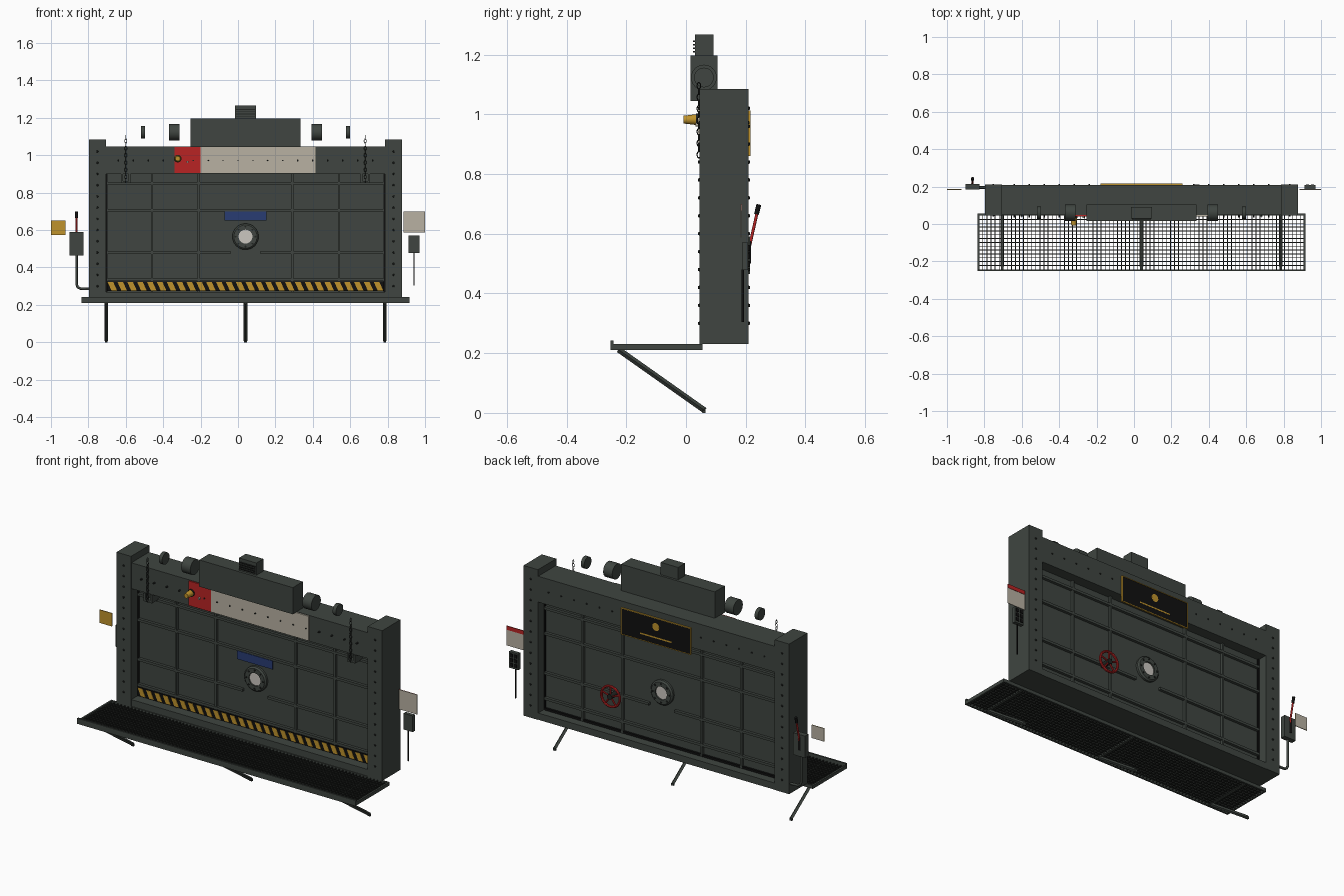
import bpy, bmesh, math
from mathutils import Vector

if "Cube" in bpy.data.objects:
    bpy.data.objects.remove(bpy.data.objects["Cube"])

CX = 0.04  # door centre line


def mat(name, r, g, b):
    m = bpy.data.materials.new(name)
    m.diffuse_color = (r, g, b, 1)
    m.use_nodes = True
    m.node_tree.nodes["Principled BSDF"].inputs["Base Color"].default_value = m.diffuse_color
    return m


STEEL = mat("grey green steel", 0.050, 0.060, 0.052)
DARK = mat("dark steel", 0.015, 0.017, 0.015)
BLACK = mat("black rubber", 0.005, 0.005, 0.005)
YELLOW = mat("safety yellow", 0.52, 0.29, 0.025)
RED = mat("warning red", 0.48, 0.017, 0.017)
BEIGE = mat("beige plate", 0.48, 0.44, 0.36)
BLUE = mat("blue plate", 0.022, 0.045, 0.17)
GLASS = mat("pale glass", 0.60, 0.57, 0.53)


def finish(name, bm, m, smooth=False):
    bmesh.ops.recalc_face_normals(bm, faces=bm.faces)
    me = bpy.data.meshes.new(name)
    bm.to_mesh(me)
    bm.free()
    me.materials.append(m)
    ob = bpy.data.objects.new(name, me)
    bpy.context.collection.objects.link(ob)
    if smooth:
        bpy.context.view_layer.objects.active = ob
        ob.select_set(True)
        bpy.ops.object.shade_smooth_by_angle(angle=math.radians(40))
        ob.select_set(False)
    return ob


def add_box(bm, x0, x1, y0, y1, z0, z1):
    vs = bmesh.ops.create_cube(bm, size=1)["verts"]
    for v in vs:
        v.co = Vector(((x0 + x1) / 2 + v.co.x * (x1 - x0), (y0 + y1) / 2 + v.co.y * (y1 - y0),
                       (z0 + z1) / 2 + v.co.z * (z1 - z0)))


def boxes(name, m, *bs):
    bm = bmesh.new()
    for b in bs:
        add_box(bm, *b)
    return finish(name, bm, m)


def add_rod(bm, a, b, r, r2=None, seg=12):
    a, b = Vector(a), Vector(b)
    vs = bmesh.ops.create_cone(bm, cap_ends=True, segments=seg, radius1=r,
                               radius2=r if r2 is None else r2, depth=(b - a).length)["verts"]
    q = Vector((0, 0, 1)).rotation_difference(b - a)
    for v in vs:
        v.co = q @ v.co + (a + b) / 2


def rod(name, m, a, b, r, r2=None, seg=24):
    bm = bmesh.new()
    add_rod(bm, a, b, r, r2, seg)
    return finish(name, bm, m, True)


def lathe_y(name, m, x, z, profile, seg=32):
    """Closed (radius, y) profile turned around a y axis at x, z."""
    bm = bmesh.new()
    rings = [[bm.verts.new((x + r * math.cos(t), y, z + r * math.sin(t))) for r, y in profile]
             for t in (2 * math.pi * i / seg for i in range(seg))]
    n = len(profile)
    for i in range(seg):
        p, q = rings[i], rings[(i + 1) % seg]
        for j in range(n):
            bm.faces.new((p[j], p[(j + 1) % n], q[(j + 1) % n], q[j]))
    return finish(name, bm, m, True)


# Frame: posts, header and sill
for side, x0 in (("left", -0.797), ("right", 0.786)):
    boxes(side + "_post", STEEL, (x0, x0 + 0.091, 0.045, 0.21, 0.23, 1.085))
boxes("header", STEEL, (-0.71, 0.79, 0.049, 0.208, 0.9, 1.047))
boxes("sill", STEEL, (-0.71, 0.79, 0.049, 0.208, 0.23, 0.268))

# Door leaf with rib grid on both faces
boxes("door_leaf", STEEL, (-0.71, 0.79, 0.112, 0.148, 0.26, 0.905))
ribs = []
for y0, y1 in ((0.096, 0.113), (0.147, 0.164)):
    for z in (0.85, 0.705, 0.335):
        ribs.append((-0.70, 0.78, y0, y1, z - 0.007, z + 0.007))
    for x0, x1 in ((-0.70, -0.04), (0.12, 0.78)):
        ribs.append((x0, x1, y0, y1, 0.473, 0.487))
    for x in (-0.46, -0.21, 0.29, 0.54):
        ribs.append((x - 0.006, x + 0.006, y0 + 0.001, y1 - 0.001, 0.27, 0.9))
boxes("door_ribs", STEEL, *ribs)
boxes("door_seal", BLACK, (-0.7, 0.78, 0.147, 0.16, 0.268, 0.28),
      (-0.706, -0.698, 0.104, 0.156, 0.268, 0.9), (0.778, 0.786, 0.104, 0.156, 0.268, 0.9))

# Porthole
lathe_y("porthole_ring", STEEL, CX, 0.565,
        [(0.037, 0.092), (0.062, 0.092), (0.07, 0.1), (0.07, 0.16), (0.062, 0.168), (0.037, 0.168)])
rod("porthole_glass", GLASS, (CX, 0.1, 0.565), (CX, 0.16, 0.565), 0.038, seg=32)
bm = bmesh.new()
for k in range(8):
    t = math.pi * k / 4
    x, z = CX + 0.053 * math.cos(t), 0.565 + 0.053 * math.sin(t)
    add_rod(bm, (x, 0.088, z), (x, 0.172, z), 0.005, seg=8)
finish("porthole_bolts", bm, DARK)

# Rivets on posts and header, front and back
bm = bmesh.new()
for x in (-0.752, 0.832):
    for k in range(13):
        z = 0.3 + k * 0.06
        for y, d in ((0.045, -0.005), (0.21, 0.005)):
            add_rod(bm, (x, y, z), (x, y + d, z), 0.006, 0.004, 6)
for k in range(18):
    x = -0.64 + k * 0.08
    for y, d in ((0.049, -0.013), (0.208, 0.005)):
        add_rod(bm, (x, y, 0.972), (x, y + d, 0.972), 0.005, 0.004, 6)
finish("rivets", bm, DARK)

# Hazard strip: black plate with slanted yellow stripes
boxes("hazard_base", BLACK, (-0.7, 0.78, 0.094, 0.101, 0.275, 0.325))
bm = bmesh.new()
for k in range(28):
    x = -0.697 + k * 0.0527
    pts = ((x, 0.322), (x + 0.030, 0.322), (x + 0.050, 0.278), (x + 0.020, 0.278))
    f = bm.faces.new([bm.verts.new((px, 0.092, pz)) for px, pz in pts])
    ext = bmesh.ops.extrude_face_region(bm, geom=[f])["geom"]
    for v in ext:
        if isinstance(v, bmesh.types.BMVert):
            v.co.y += 0.003
finish("hazard_stripes", bm, YELLOW)

# Front plates on header and door
boxes("red_panel", RED, (-0.34, -0.2, 0.041, 0.05, 0.905, 1.045))
boxes("beige_panel", BEIGE, (-0.2, 0.415, 0.041, 0.05, 0.905, 1.045))
boxes("blue_plate", BLUE, (-0.072, 0.152, 0.093, 0.1, 0.652, 0.7))
rod("panel_knob", BEIGE, (-0.27, 0.032, 0.965), (-0.27, 0.045, 0.965), 0.006, seg=12)

# Warning beacon
rod("beacon_base", DARK, (-0.322, 0.045, 0.982), (-0.322, 0.033, 0.982), 0.02)
rod("beacon_lens", YELLOW, (-0.322, 0.034, 0.982), (-0.322, -0.008, 0.982), 0.018, 0.013)

# Rear sign: black with yellow border and plain bars
boxes("rear_sign", BLACK, (-0.178, 0.258, 0.207, 0.214, 0.862, 1.01))
boxes("rear_sign_border", YELLOW,
      (-0.18, 0.26, 0.207, 0.216, 1.008, 1.012), (-0.18, 0.26, 0.207, 0.216, 0.86, 0.864),
      (-0.18, -0.176, 0.207, 0.216, 0.86, 1.012), (0.256, 0.26, 0.207, 0.216, 0.86, 1.012),
      (-0.06, 0.14, 0.21, 0.215, 0.895, 0.903))
lamp = rod("rear_sign_emblem", YELLOW, (CX, 0.21, 0.96), (CX, 0.215, 0.96), 0.022)

# Rear handwheel
WX, WZ, WY = 0.335, 0.48, 0.2
lathe_y("handwheel_rim", RED, WX, WZ,
        [(0.058 + 0.007 * math.cos(math.pi * k / 4), WY + 0.007 * math.sin(math.pi * k / 4)) for k in range(8)])
bm = bmesh.new()
for k in range(5):
    t = 2 * math.pi * k / 5 + math.pi / 2
    add_rod(bm, (WX, WY, WZ), (WX + 0.058 * math.cos(t), WY, WZ + 0.058 * math.sin(t)), 0.005, seg=8)
finish("handwheel_spokes", bm, RED, True)
rod("handwheel_hub", DARK, (WX, 0.148, WZ), (WX, WY + 0.01, WZ), 0.015)

# Drive housing, finned motor box and drums
boxes("drive_housing", STEEL, (-0.255, 0.335, 0.015, 0.105, 1.045, 1.197))
boxes("motor_box", STEEL, (-0.015, 0.095, 0.03, 0.092, 1.19, 1.267))
boxes("motor_fins", DARK, *[(-0.01, 0.09, 0.024, 0.032, z, z + 0.005) for z in (1.206, 1.218, 1.23, 1.242)])
for side, s in (("left", -1), ("right", 1)):
    for part, a, b, r in (("drum", 0.353, 0.41, 0.043), ("pulley", 0.537, 0.558, 0.033)):
        rod(side + "_" + part, STEEL, (CX + s * a, 0.06, 1.123), (CX + s * b, 0.06, 1.123), r)

# Lifting chains with door lugs
for side, x in (("left", -0.6), ("right", 0.68)):
    bm = bmesh.new()
    for k in range(13):
        z, n = 0.865 + k * 0.0192, 10
        rings = []
        for i in range(n):
            t = 2 * math.pi * i / n
            ring = []
            for j in range(4):
                p = math.pi / 2 * j
                u = (0.006 + 0.002 * math.cos(p)) * math.cos(t)
                w = (0.011 + 0.002 * math.cos(p)) * math.sin(t)
                d = 0.002 * math.sin(p)
                off = (u, d) if k % 2 else (d, u)
                ring.append(bm.verts.new((x + off[0], 0.043 + off[1], z + w)))
            rings.append(ring)
        for i in range(n):
            for j in range(4):
                a, b = rings[i], rings[(i + 1) % n]
                bm.faces.new((a[j], a[(j + 1) % 4], b[(j + 1) % 4], b[j]))
    finish(side + "_chain", bm, DARK)
    boxes(side + "_chain_lug", STEEL, (x - 0.026, x - 0.014, 0.045, 0.115, 0.855, 0.9),
          (x + 0.014, x + 0.026, 0.045, 0.115, 0.855, 0.9), (x - 0.026, x + 0.026, 0.045, 0.115, 0.852, 0.862))

# Walkway: rim, toe board, grating and braces
boxes("walkway_rim", STEEL, (-0.837, 0.917, -0.252, -0.242, 0.21, 0.242), (-0.837, 0.917, 0.045, 0.055, 0.212, 0.23),
      (-0.837, -0.827, -0.25, 0.055, 0.211, 0.23), (0.907, 0.917, -0.25, 0.055, 0.211, 0.23))
bars = [(-0.83, 0.91, y - 0.002, y + 0.002, 0.213, 0.227) for y in (-0.242 + k * 0.0205 for k in range(1, 14))]
bars += [(x - 0.002, x + 0.002, -0.245, 0.05, 0.214, 0.226) for x in (-0.83 + k * 0.0218 for k in range(1, 80))]
boxes("walkway_grating", DARK, *bars)
bm = bmesh.new()
for x in (-0.705, CX, 0.785):
    add_rod(bm, (x, -0.226, 0.212), (x, 0.063, 0.008), 0.0098, seg=4)
    add_box(bm, x - 0.007, x + 0.007, -0.245, 0.05, 0.211, 0.22)
finish("walkway_braces", bm, STEEL)
low = boxes("brace_foot", STEEL, *[(x - 0.007, x + 0.007, 0.056, 0.066, 0.0, 0.014) for x in (-0.705, CX, 0.785)])

# Left lever station with conduit and sign
boxes("lever_box", STEEL, (-0.9, -0.826, 0.185, 0.215, 0.465, 0.59))
boxes("lever_slot", BLACK, (-0.872, -0.858, 0.214, 0.217, 0.5, 0.575))
rod("lever_arm", RED, (-0.863, 0.21, 0.545), (-0.863, 0.238, 0.67), 0.005, seg=12)
rod("lever_grip", BLACK, (-0.863, 0.236, 0.665), (-0.863, 0.244, 0.698), 0.008, seg=12)
cu = bpy.data.curves.new("lever_conduit", "CURVE")
cu.dimensions = "3D"
cu.bevel_depth = 0.007
cu.bevel_resolution = 2
sp = cu.splines.new("POLY")
path = [(-0.863, 0.47), (-0.863, 0.31), (-0.857, 0.295), (-0.842, 0.287), (-0.79, 0.285)]
sp.points.add(len(path) - 1)
for p, (x, z) in zip(sp.points, path):
    p.co = (x, 0.195, z, 1)
cu.materials.append(STEEL)
bpy.context.collection.objects.link(bpy.data.objects.new("lever_conduit", cu))
boxes("left_sign_front", YELLOW, (-1.0, -0.923, 0.183, 0.185, 0.575, 0.65))
boxes("left_sign_back", BEIGE, (-1.0, -0.923, 0.185, 0.187, 0.575, 0.65))

# Right pendant control with cable and sign
boxes("pendant_box", STEEL, (0.912, 0.97, 0.187, 0.208, 0.478, 0.57))
boxes("pendant_keys", BLACK, *[(x, x + 0.016, 0.207, 0.212, z, z + 0.02)
                               for x in (0.92, 0.946) for z in (0.488, 0.515, 0.542)])
rod("pendant_cable", BLACK, (0.941, 0.19, 0.305), (0.941, 0.19, 0.48), 0.004, seg=10)
boxes("right_sign", BEIGE, (0.885, 1.0, 0.183, 0.186, 0.588, 0.7))
boxes("right_sign_band", RED, (0.885, 1.0, 0.1855, 0.188, 0.678, 0.7))
